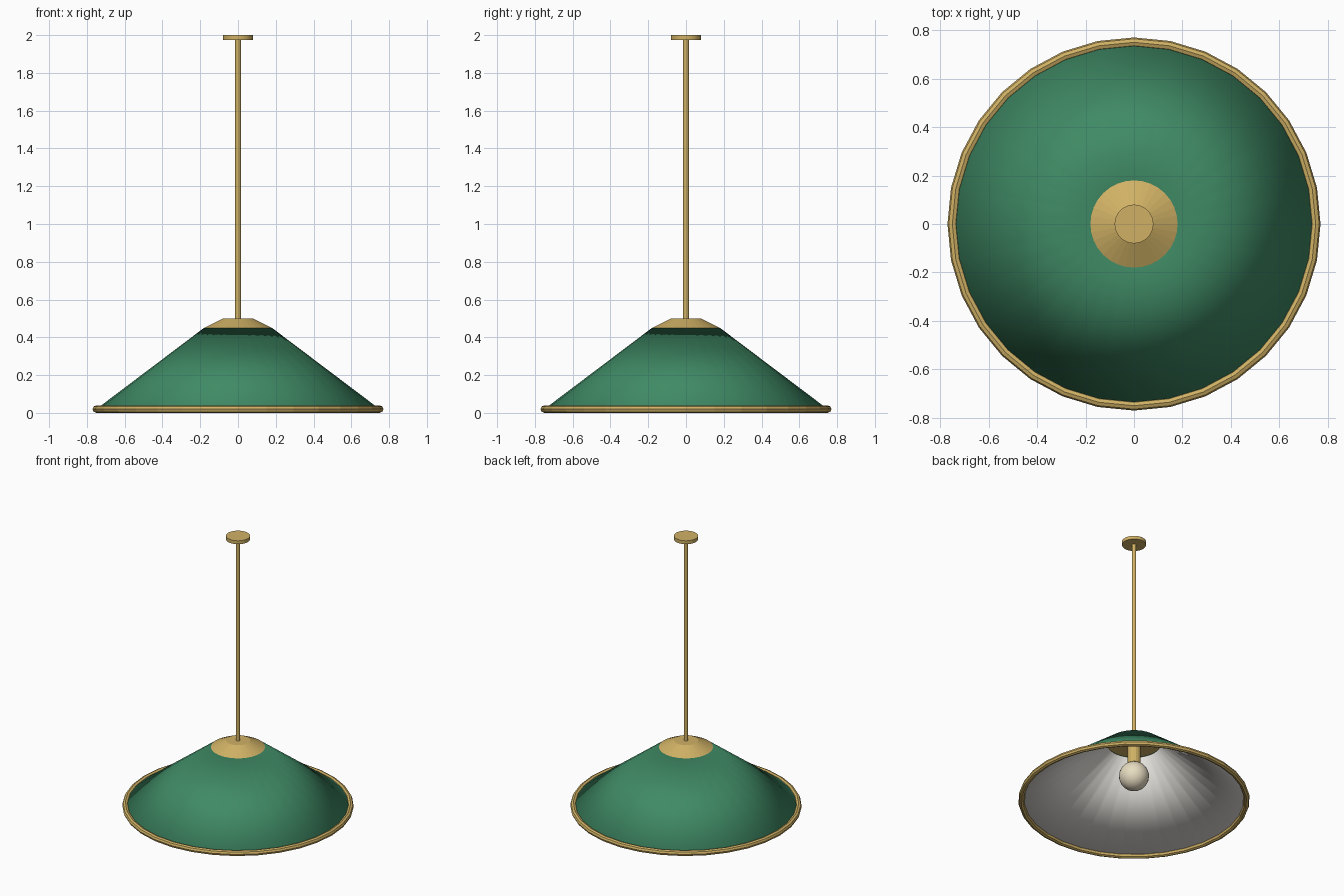
import bpy
import math

if "Cube" in bpy.data.objects:
    bpy.data.objects.remove(bpy.data.objects["Cube"])


def material(name, rgb):
    m = bpy.data.materials.new(name)
    m.diffuse_color = (*rgb, 1.0)
    m.use_nodes = True
    m.node_tree.nodes["Principled BSDF"].inputs["Base Color"].default_value = m.diffuse_color
    return m


BRASS = material("brass", (0.63, 0.44, 0.13))
GREEN = material("green_enamel", (0.05, 0.255, 0.13))
WHITE = material("white_lining", (0.80, 0.78, 0.74))
GLASS = material("warm_bulb", (0.87, 0.78, 0.58))


def finish(name, *mats, smooth=False):
    o = bpy.context.object
    o.name = name
    for m in mats:
        o.data.materials.append(m)
    o.data.polygons.foreach_set("use_smooth", [smooth] * len(o.data.polygons))
    return o


def frustum(name, r1, r2, z1, z2, sides, *mats, fill='NGON', smooth=False):
    bpy.ops.mesh.primitive_cone_add(vertices=sides, radius1=r1, radius2=r2,
                                    depth=z2 - z1, end_fill_type=fill,
                                    location=(0, 0, (z1 + z2) / 2))
    return finish(name, *mats, smooth=smooth)


# Conical shade: thin smooth shell, green outside and white inside
shade = frustum("shade", 0.75, 0.18, 0.02, 0.45, 32, GREEN, WHITE,
                fill='NOTHING', smooth=True)
shell = shade.modifiers.new("shell", 'SOLIDIFY')
shell.thickness = 0.01
shell.offset = -1
shell.material_offset = 1
shell.material_offset_rim = 0

# Rolled brass rim
bpy.ops.mesh.primitive_torus_add(major_radius=0.75, minor_radius=0.02,
                                 major_segments=32, minor_segments=8,
                                 location=(0, 0, 0.02))
finish("rim", BRASS)

# Cap, hanging rod and ceiling plate
frustum("cap", 0.18, 0.08, 0.45, 0.50, 32, BRASS)
frustum("rod", 0.015, 0.015, 0.49, 1.985, 12, BRASS)
frustum("ceiling_plate", 0.08, 0.08, 1.975, 2.0, 32, BRASS)

# Socket and bulb
frustum("socket", 0.045, 0.045, 0.27, 0.455, 16, BRASS)
bpy.ops.mesh.primitive_uv_sphere_add(segments=24, ring_count=16, radius=0.10,
                                     location=(0, 0, 0.20))
finish("bulb", GLASS, smooth=True)
